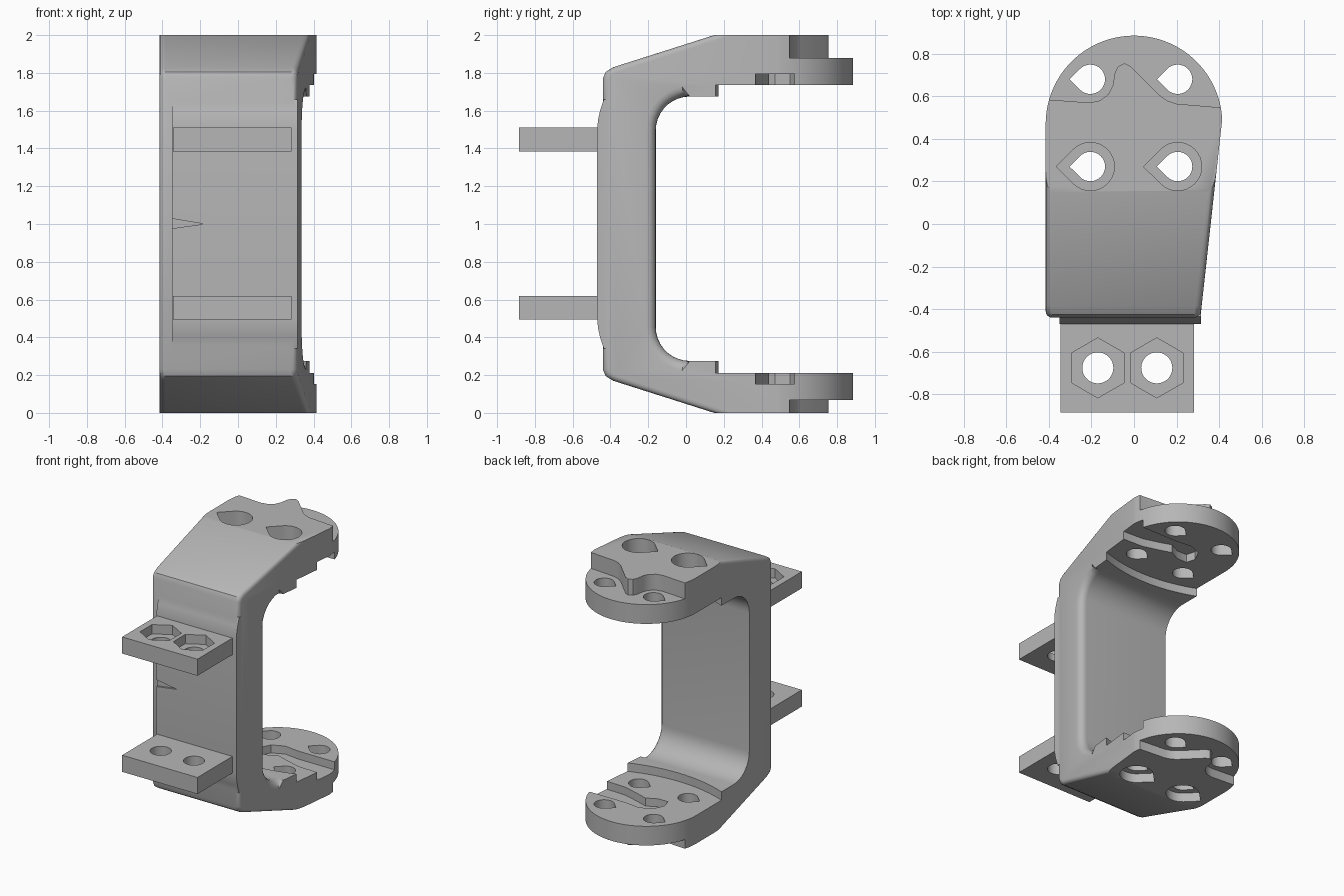
import bpy, bmesh, math

cube = bpy.data.objects.get("Cube")
if cube:
    bpy.data.objects.remove(cube, do_unlink=True)

grey = bpy.data.materials.new("plain_grey")
grey.use_nodes = True
grey.diffuse_color = (0.47, 0.47, 0.47, 1)
grey.node_tree.nodes["Principled BSDF"].inputs["Base Color"].default_value = (0.47, 0.47, 0.47, 1)


def prism(name, pts, lo, hi, axis="z"):
    """Extrude a 2D outline from lo to hi; lo/hi may be functions of the first coordinate."""
    place = {"x": lambda a, b, h: (h, a, b),
             "y": lambda a, b, h: (a, h, b),
             "z": lambda a, b, h: (a, b, h)}[axis]
    bm = bmesh.new()
    rings = []
    for end in (lo, hi):
        rings.append([bm.verts.new(place(a, b, end(a) if callable(end) else end)) for a, b in pts])
    bm.faces.new(rings[0])
    bm.faces.new(rings[1])
    n = len(pts)
    for i in range(n):
        j = (i + 1) % n
        bm.faces.new((rings[0][i], rings[0][j], rings[1][j], rings[1][i]))
    bmesh.ops.recalc_face_normals(bm, faces=bm.faces[:])
    mesh = bpy.data.meshes.new(name)
    bm.to_mesh(mesh)
    bm.free()
    mesh.materials.append(grey)
    obj = bpy.data.objects.new(name, mesh)
    bpy.context.collection.objects.link(obj)
    return obj


def combine(obj, tool, operation="DIFFERENCE"):
    mod = obj.modifiers.new("bool", "BOOLEAN")
    mod.operation, mod.solver, mod.object = operation, "EXACT", tool
    bpy.context.view_layer.update()
    dg = bpy.context.evaluated_depsgraph_get()
    mesh = bpy.data.meshes.new_from_object(obj.evaluated_get(dg))
    obj.modifiers.clear()
    obj.data = mesh
    bpy.data.objects.remove(tool, do_unlink=True)


def round_edges(obj, test, width, segments):
    bm = bmesh.new()
    bm.from_mesh(obj.data)
    edges = [e for e in bm.edges if all(test(v.co) for v in e.verts)
             and (e.verts[0].co.x > 0) == (e.verts[1].co.x > 0)]
    bmesh.ops.bevel(bm, geom=edges, offset=width, segments=segments, profile=0.5,
                    affect="EDGES", clamp_overlap=False)
    bm.to_mesh(obj.data)
    bm.free()


def smooth(obj):
    bpy.ops.object.select_all(action="DESELECT")
    obj.select_set(True)
    bpy.context.view_layer.objects.active = obj
    bpy.ops.object.shade_smooth_by_angle(angle=math.radians(32))


def arc(cx, cy, r, a0, a1, n):
    return [(cx + r * math.cos(math.radians(a0 + (a1 - a0) * i / n)),
             cy + r * math.sin(math.radians(a0 + (a1 - a0) * i / n))) for i in range(n + 1)]


def teardrop(cx, cy, r):
    return arc(cx, cy, r, -135, 135, 24) + [(cx - 1.42 * r, cy)]


# C-shaped body: side profile, with the +x side tapering toward the front
R = 0.18
front_upper = [(-0.44, 1.77), (-0.425, 1.805), (-0.385, 1.83), (0.15, 2.0), (0.95, 2.0)]
front_lower = [(y, 2 - z) for y, z in reversed(front_upper)]
inner_upper = [(0.95, 1.675)] + arc(-0.16 + R, 1.675 - R, R, 90, 180, 9)
inner_lower = arc(-0.16 + R, 0.275 + R, R, 180, 270, 9) + [(0.95, 0.275)]
body = prism("bracket_body", front_upper + inner_upper + inner_lower + front_lower,
             -0.415, lambda y: 0.412 + 0.11 * (y - 0.47), "x")
round_edges(body, lambda c: c.x > 0 and -0.17 < c.y < 0.03 and 0.27 < c.z < 1.68, 0.055, 5)
round_edges(body, lambda c: c.y < 0.16 and (c.y < -0.38 or c.z < 0.01 or c.z > 1.99), 0.03, 4)

# Round the arm ends in plan
plan = arc(0, 0.47, 0.415, 0, 180, 48) + [(-0.6, 0.47), (-0.6, -1), (0.6, -1), (0.6, 0.47)]
combine(body, prism("plan_trim", plan, -0.2, 2.2), "INTERSECT")

# Raised panel on the front face, blending in above and below
blend = [(-0.47, 1.5), (-0.466, 1.55), (-0.455, 1.6), (-0.435, 1.66), (-0.38, 1.66)]
panel = blend + [(y, 2 - z) for y, z in reversed(blend)]
combine(body, prism("front_panel", panel, -0.35, 0.315, "x"), "UNION")
combine(body, prism("panel_notch", [(-0.36, 0.975), (-0.36, 1.03), (-0.18, 1.0)],
                    -0.5, -0.455, "y"))

# Curved step between the arm roots and the mounting discs
combine(body, prism("step_cut", arc(0, 1.19, 1.1, 0, 357.5, 143), 0.212, 1.735))

# Wavy edge of the thick arm, leaving a thin disc behind it
wave = [(-0.6, 0.6), (-0.41, 0.585), (-0.21, 0.57), (-0.16, 0.58), (-0.12, 0.61),
        (-0.1, 0.65), (-0.09, 0.71), (-0.075, 0.74), (-0.045, 0.755), (-0.015, 0.74),
        (0.12, 0.605), (0.155, 0.58), (0.2, 0.565), (0.41, 0.547), (0.6, 0.53),
        (0.6, 1), (-0.6, 1)]
# Curved channel in the inner face of each disc
channel = [(0.5, 0.365), (0.24, 0.375), (0.12, 0.41), (0.03, 0.44), (-0.05, 0.4),
           (-0.13, 0.4), (-0.15, 0.47), (-0.11, 0.55), (-0.02, 0.59), (0.1, 0.575),
           (0.5, 0.575)]
for outer, groove in (((1.88, 2.2), (1.6, 1.795)), ((-0.2, 0.068), (0.152, 0.4))):
    combine(body, prism("wave_cut", wave, *outer))
    combine(body, prism("channel_cut", channel, *groove))
    for x in (-0.205, 0.205):
        combine(body, prism("counterbore", teardrop(x, 0.27, 0.113), *outer))

# Teardrop screw holes through both arms
for x in (-0.205, 0.205):
    for y in (0.27, 0.68):
        combine(body, prism("screw_hole", teardrop(x, y, 0.069), -0.3, 2.3))
smooth(body)

# Front mounting plates, the upper one with hexagonal nut pockets
outline = [(-0.345, -0.885), (0.282, -0.885), (0.282, -0.455), (-0.345, -0.455)]
for name, z0, z1 in (("lower_plate", 0.495, 0.62), ("upper_plate", 1.385, 1.51)):
    plate = prism(name, outline, z0, z1)
    for x in (-0.17, 0.107):
        combine(plate, prism("bolt_hole", arc(x, -0.676, 0.073, 0, 350, 35), z0 - 0.1, z1 + 0.1))
        if name == "upper_plate":
            combine(plate, prism("nut_pocket", arc(x, -0.676, 0.141, 30, 330, 5), z1 - 0.07, z1 + 0.1))
    smooth(plate)
